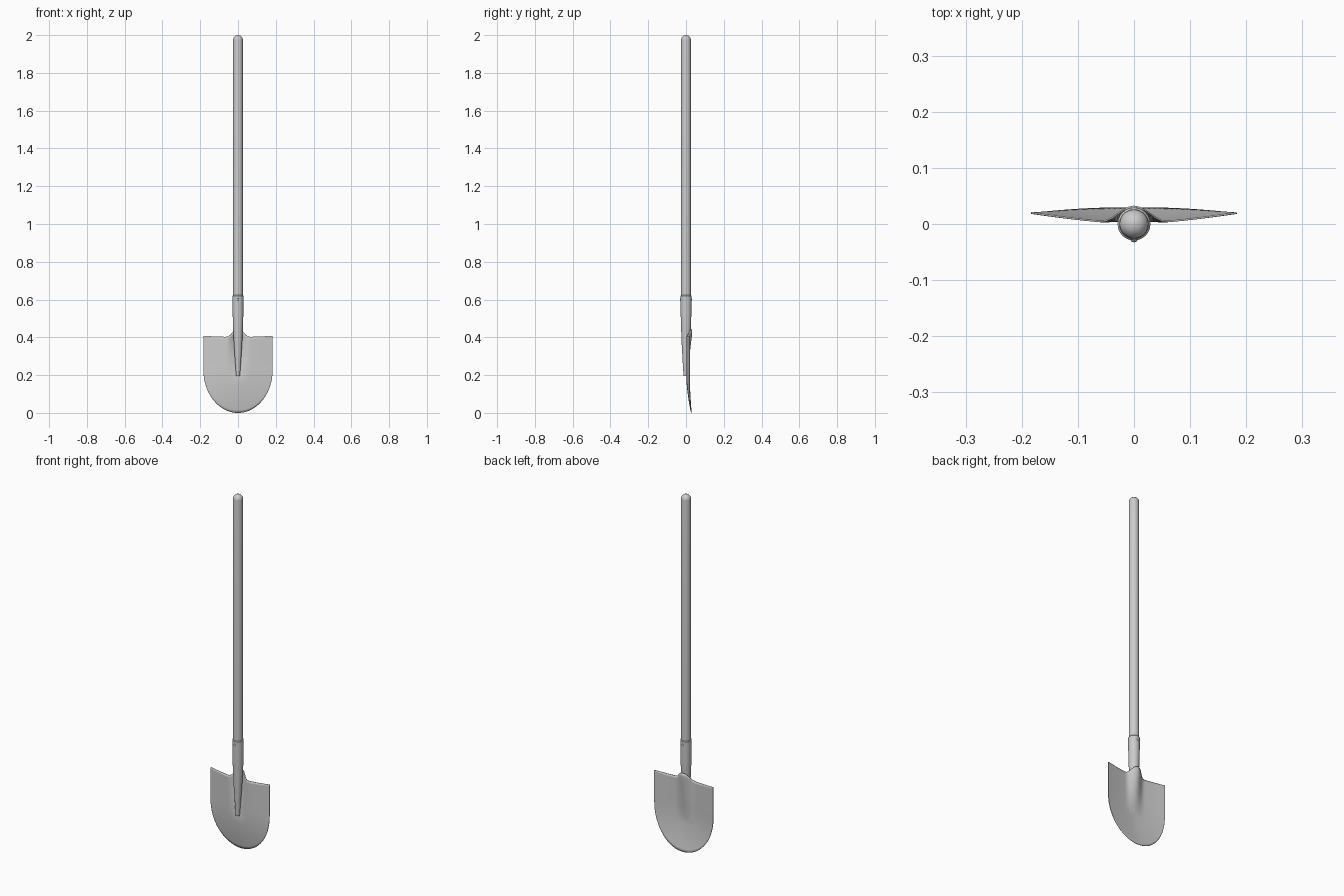
import bpy, bmesh, math

if "Cube" in bpy.data.objects:
    bpy.data.objects.remove(bpy.data.objects["Cube"])

def make_object(name, bm, angle=35):
    bmesh.ops.recalc_face_normals(bm, faces=bm.faces)
    mesh = bpy.data.meshes.new(name)
    bm.to_mesh(mesh)
    bm.free()
    obj = bpy.data.objects.new(name, mesh)
    bpy.context.collection.objects.link(obj)
    bpy.ops.object.select_all(action='DESELECT')
    obj.select_set(True)
    bpy.context.view_layer.objects.active = obj
    bpy.ops.object.shade_smooth_by_angle(angle=math.radians(angle))
    return obj

def lathe(name, profile, sides=32):
    """Turn (radius, z, y offset) rings into a capped round body."""
    bm = bmesh.new()
    rings = []
    for r, z, y in profile:
        rings.append([bm.verts.new((r * math.cos(2 * math.pi * i / sides),
                                    y + r * math.sin(2 * math.pi * i / sides), z))
                      for i in range(sides)])
    for a, b in zip(rings, rings[1:]):
        for i in range(sides):
            j = (i + 1) % sides
            bm.faces.new((a[i], a[j], b[j], b[i]))
    bm.faces.new(rings[0])
    bm.faces.new(rings[-1])
    return make_object(name, bm)

# Wooden shaft with a domed end
R = 0.026
shaft = [(R, 0.5, 0), (R, 2 - R, 0)]
shaft += [(R * math.cos(a), 2 - R + R * math.sin(a), 0)
          for a in (math.radians(d) for d in (15, 30, 45, 60, 75, 88))]
lathe("shaft", shaft)

# Tapered metal socket that runs down the front of the blade
lathe("socket", [(0.010, 0.195, -0.003), (0.0155, 0.27, -0.002), (0.0215, 0.36, -0.001),
                 (0.026, 0.45, 0), (0.0285, 0.53, 0), (0.0292, 0.62, 0), (0.0262, 0.624, 0)])

# Rivets on the front and back of the socket
for side, label in ((-1, "front"), (1, "back")):
    bm = bmesh.new()
    bmesh.ops.create_uvsphere(bm, u_segments=12, v_segments=8, radius=0.006)
    bmesh.ops.scale(bm, vec=(1, 0.6, 1), verts=bm.verts)
    bmesh.ops.translate(bm, vec=(0, side * 0.029, 0.6), verts=bm.verts)
    make_object("rivet_" + label, bm)

# Dished blade with a rib that wraps behind the socket
HALF = 0.183

def blade_y(x, z):
    ax = abs(x)
    curl = 0.027 * max(0, (0.25 - z) / 0.25) ** 2
    fade = min(1, max(0, (z - 0.17) / 0.25))
    dish = 0.019 * (ax / HALF) ** 1.5 * (0.6 + 0.4 * min(1, z / 0.25))
    rib = 0.5 + 0.5 * math.cos(math.pi * min(1, ax / 0.06))
    return 0.001 + curl + dish + 0.030 * fade * rib

COLS, ROWS = 56, 28
bm = bmesh.new()
grid = []
for i in range(COLS + 1):
    a = (2 * i / COLS - 1) * math.pi / 2
    x = HALF * math.sin(a)
    low = 0.228 * (1 - math.cos(a))
    high = 0.402 + 0.006 * (x / HALF) ** 2 + 0.041 * math.exp(-(abs(x) / 0.037) ** 3)
    column = []
    for j in range(ROWS + 1):
        z = low + (high - low) * j / ROWS
        column.append(bm.verts.new((x, blade_y(x, z), z)))
    grid.append(column)
for a, b in zip(grid, grid[1:]):
    for j in range(ROWS):
        bm.faces.new((a[j], b[j], b[j + 1], a[j + 1]))
blade = make_object("blade", bm)
thick = blade.modifiers.new("thickness", 'SOLIDIFY')
thick.thickness = 0.003
thick.offset = 0
